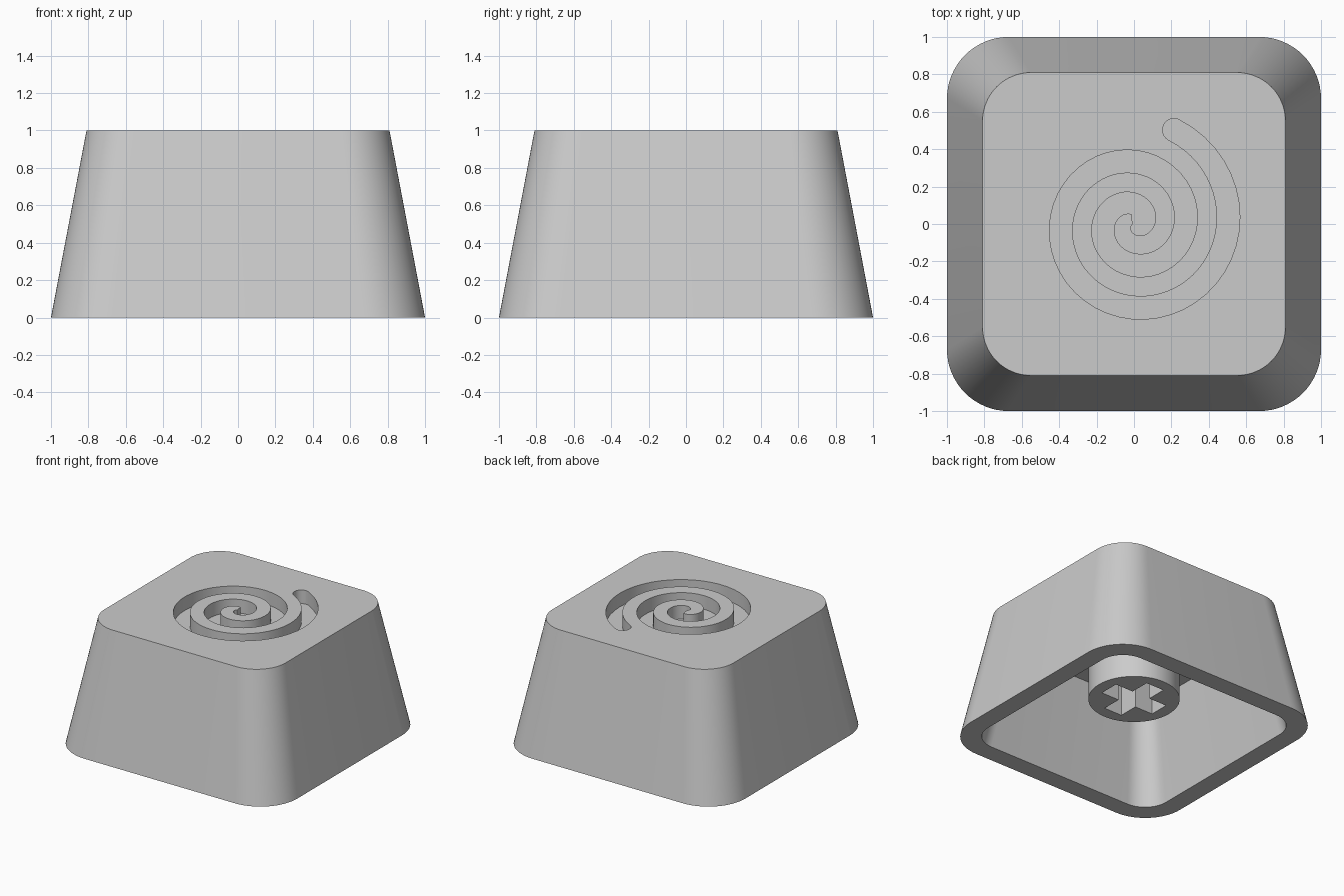
import bpy
import bmesh
from math import cos, sin, pi, tau

cube = bpy.data.objects.get("Cube")
if cube:
    bpy.data.objects.remove(cube, do_unlink=True)

GREY = (0.6, 0.6, 0.6, 1)
plastic = bpy.data.materials.new("grey plastic")
plastic.use_nodes = True
plastic.diffuse_color = GREY
plastic.node_tree.nodes["Principled BSDF"].inputs["Base Color"].default_value = GREY


# Outlines
def polar(r, angle):
    return r * cos(angle), r * sin(angle)


def rounded_square(half, radius, steps=16):
    pts = []
    for k, (sx, sy) in enumerate([(1, 1), (-1, 1), (-1, -1), (1, -1)]):
        for i in range(steps + 1):
            x, y = polar(radius, (k + i / steps) * pi / 2)
            pts.append((sx * (half - radius) + x, sy * (half - radius) + y))
    return pts


def circle(radius, steps=64):
    return [polar(radius, tau * i / steps) for i in range(steps)]


def cross(length, width):
    pts = []
    for k in range(4):
        c, s = round(cos(k * pi / 2)), round(sin(k * pi / 2))
        for x, y in [(width, -width), (length, -width), (length, width)]:
            pts.append((c * x - s * y, s * x + c * y))
    return pts


def spiral_groove(width=0.122, pitch=0.2275, start=0.11, end=2.186):
    def arm(first, last, offset, steps=120):
        for i in range(steps + 1):
            t = first + (last - first) * i / steps
            yield polar(start + pitch * t - offset, t * tau)

    outer = list(arm(-0.45, end, 0))
    inner = list(arm(end, 0.29, width))
    cx, cy = polar(start + pitch * end - width / 2, end * tau)
    tip = []
    for i in range(1, 16):
        x, y = polar(width / 2, end * tau + pi * i / 16)
        tip.append((cx + x, cy + y))
    return outer + tip + inner


# Surface helpers
def ring(bm, pts, z):
    return [bm.verts.new((x, y, z)) for x, y in pts]


def wall(bm, a, b):
    n = len(a)
    for i in range(n):
        j = (i + 1) % n
        bm.faces.new((a[i], a[j], b[j], b[i]))


def fill(bm, *rings):
    edges = [bm.edges.get((r[i - 1], r[i])) for r in rings for i in range(len(r))]
    bmesh.ops.triangle_fill(bm, use_beauty=True, edges=edges, normal=(0, 0, 1))


def finish(bm, name):
    bmesh.ops.recalc_face_normals(bm, faces=bm.faces)
    mesh = bpy.data.meshes.new(name)
    bm.to_mesh(mesh)
    bm.free()
    mesh.materials.append(plastic)
    obj = bpy.data.objects.new(name, mesh)
    bpy.context.collection.objects.link(obj)
    bpy.ops.object.select_all(action="DESELECT")
    obj.select_set(True)
    bpy.context.view_layer.objects.active = obj
    bpy.ops.object.shade_smooth_by_angle(angle=pi / 6)


# Hollow tapered cap with a spiral groove sunk into its top
bm = bmesh.new()
base = ring(bm, rounded_square(1, 0.33), 0)
top = ring(bm, rounded_square(0.81, 0.26), 1)
rim = ring(bm, rounded_square(0.85, 0.2), 0)
ceiling = ring(bm, rounded_square(0.7, 0.15), 0.78)
groove = spiral_groove()
groove_edge = ring(bm, groove, 1)
groove_floor = ring(bm, groove, 0.89)
wall(bm, base, top)
wall(bm, base, rim)
wall(bm, rim, ceiling)
wall(bm, groove_edge, groove_floor)
fill(bm, top, groove_edge)
fill(bm, groove_floor)
fill(bm, ceiling)
finish(bm, "cap_shell")

# Round stem under the cap with a cross-shaped socket
bm = bmesh.new()
stem_foot = ring(bm, circle(0.335), 0.27)
stem_top = ring(bm, circle(0.335), 0.8)
socket = cross(0.24, 0.08)
socket_edge = ring(bm, socket, 0.27)
socket_floor = ring(bm, socket, 0.72)
wall(bm, stem_foot, stem_top)
wall(bm, socket_edge, socket_floor)
fill(bm, stem_foot, socket_edge)
fill(bm, socket_floor)
fill(bm, stem_top)
finish(bm, "stem")
